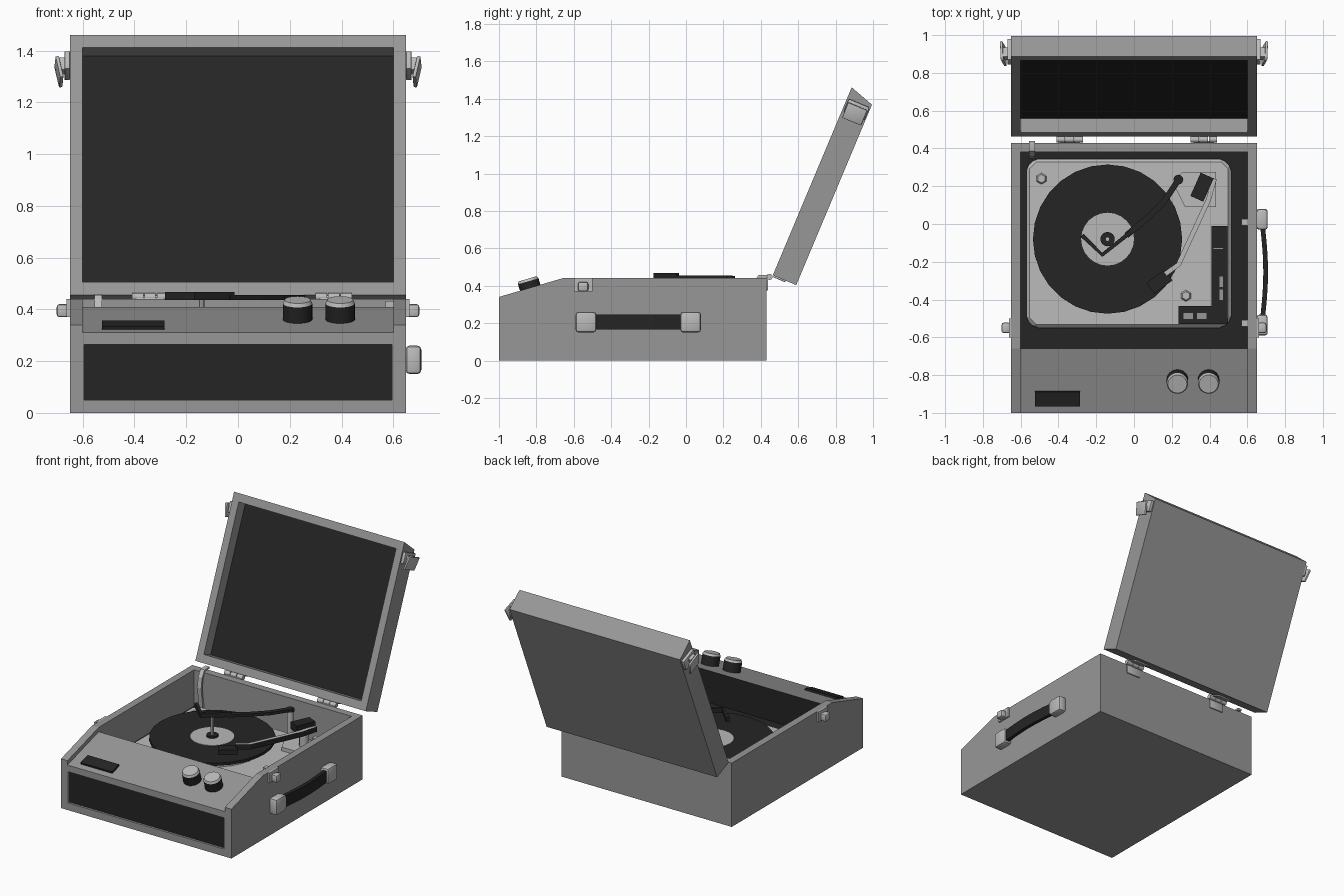
import bpy, bmesh, math
from mathutils import Matrix, Vector, Euler

if "Cube" in bpy.data.objects:
    bpy.data.objects.remove(bpy.data.objects["Cube"])


def material(name, r, g, b):
    m = bpy.data.materials.new(name)
    m.diffuse_color = (r, g, b, 1)
    m.use_nodes = True
    m.node_tree.nodes["Principled BSDF"].inputs["Base Color"].default_value = m.diffuse_color
    return m


GREY = material("case grey", 0.31, 0.31, 0.31)
BLACK = material("soft black", 0.018, 0.018, 0.018)
METAL = material("pale metal", 0.5, 0.5, 0.5)
LABEL = material("label grey", 0.48, 0.48, 0.48)


def finish(name, bm, mat, smooth=False):
    bmesh.ops.recalc_face_normals(bm, faces=bm.faces[:])
    me = bpy.data.meshes.new(name)
    bm.to_mesh(me)
    bm.free()
    me.materials.append(mat)
    ob = bpy.data.objects.new(name, me)
    bpy.context.collection.objects.link(ob)
    bpy.ops.object.select_all(action='DESELECT')
    ob.select_set(True)
    bpy.context.view_layer.objects.active = ob
    if smooth:
        bpy.ops.object.shade_smooth_by_angle(angle=math.radians(35))
    return ob


def prism(name, pts, a, b, mat, axis='X'):
    """Extrude an outline from a to b; outline is (y,z) for X, (x,y) for Z."""
    bm = bmesh.new()
    put = (lambda p, t: (t, p[0], p[1])) if axis == 'X' else (lambda p, t: (p[0], p[1], t))
    lo = [bm.verts.new(put(p, a)) for p in pts]
    hi = [bm.verts.new(put(p, b)) for p in pts]
    bm.faces.new(lo)
    bm.faces.new(hi)
    n = len(pts)
    for i in range(n):
        j = (i + 1) % n
        bm.faces.new((lo[i], lo[j], hi[j], hi[i]))
    return finish(name, bm, mat)


def ribbon(name, path, w, a, b, mat, axis='Z'):
    """A strip of width w along a path, extruded from a to b."""
    p = [Vector(q) for q in path]
    left, right = [], []
    for i, q in enumerate(p):
        d = (p[min(i + 1, len(p) - 1)] - p[max(i - 1, 0)]).normalized()
        n = Vector((-d.y, d.x)) * w / 2
        left.append(q + n)
        right.append(q - n)
    return prism(name, left + right[::-1], a, b, mat, axis)


def box(name, c, size, mat, rot=(0, 0, 0), bevel=0):
    bm = bmesh.new()
    bmesh.ops.create_cube(bm, size=1, matrix=Matrix.Diagonal((*size, 1)))
    if bevel:
        bmesh.ops.bevel(bm, geom=bm.edges[:], offset=bevel, segments=2, profile=0.5, affect='EDGES')
    bm.transform(Matrix.Translation(c) @ Euler(rot).to_matrix().to_4x4())
    return finish(name, bm, mat, bevel > 0)


def cyl(name, c, r, h, mat, seg=24, rot=(0, 0, 0), r2=None):
    """Cylinder whose base centre is c."""
    bm = bmesh.new()
    bmesh.ops.create_cone(bm, cap_ends=True, segments=seg, radius1=r, radius2=r if r2 is None else r2, depth=h)
    bm.transform(Matrix.Translation(c) @ Euler(rot).to_matrix().to_4x4() @ Matrix.Translation((0, 0, h / 2)))
    return finish(name, bm, mat, True)


def cut(ob, *cutters):
    for c in cutters:
        c.hide_render = True
        m = ob.modifiers.new("cut", 'BOOLEAN')
        m.object, m.operation, m.solver = c, 'DIFFERENCE', 'EXACT'
        bpy.context.view_layer.objects.active = ob
        bpy.ops.object.modifier_apply(modifier=m.name)
        bpy.data.objects.remove(c)


def paint(ob, mats, rule):
    ob.data.materials.clear()
    for m in mats:
        ob.data.materials.append(m)
    for f in ob.data.polygons:
        f.material_index = 1 if rule(f.center, f.normal) else 0


# Case with well, sunken control panel and recessed grille
FLOOR = 0.19
case = prism("case", [(-1, 0), (0.43, 0), (0.43, 0.44), (-0.66, 0.44), (-1, 0.34)], -0.65, 0.65, GREY)
cut(case,
    prism("well_cutter", [(-0.66, FLOOR), (0.38, FLOOR), (0.38, 0.6), (-0.66, 0.6)], -0.6, 0.6, GREY),
    prism("panel_cutter", [(-1.1, 0.281), (-0.65, 0.413), (-0.65, 0.6), (-1.1, 0.6)], -0.6, 0.6, GREY),
    prism("grille_cutter", [(-1.1, 0.05), (-0.985, 0.05), (-0.985, 0.265), (-1.1, 0.265)], -0.595, 0.595, GREY))
paint(case, [GREY, BLACK], lambda c, n: (n.z > 0.95 and c.z < 0.25 and abs(c.x) < 0.3 and c.y > -0.7)
      or (n.y > 0.9 and c.y < -0.5) or (n.y < -0.9 and -0.99 < c.y < -0.9))

# Open lid, set out along its slope (u up the lid, v through its thickness)
TILT = -math.atan2(0.387, 0.922)


def P(u, v):
    return (0.464 + 0.387 * u + 0.922 * v, 0.456 + 0.922 * u - 0.387 * v)


lid = prism("lid", [P(0, 0), P(1.09, 0), P(1.046, 0.136), P(0, 0.136)], -0.65, 0.65, GREY)
cut(lid, prism("lid_cutter", [P(0.054, -0.1), P(1.036, -0.1), P(1.036, 0.08), P(0.054, 0.08)], -0.6, 0.6, GREY))
mid = Vector((0, *P(0.545, 0.08)))
paint(lid, [GREY, BLACK], lambda c, n: n.y < -0.9 and abs((c - mid).dot(n)) < 0.01)

# Hinges
for hx in (-0.34, 0.37):
    for i in range(3):
        cyl("hinge_knuckle", (hx - 0.07 + i * 0.048, 0.447, 0.447), 0.016, 0.044, METAL, 12, (0, math.pi / 2, 0))
    box("hinge_case_plate", (hx, 0.434, 0.41), (0.11, 0.01, 0.07), METAL, bevel=0.004)
    box("hinge_lid_plate", (hx, *P(-0.004, 0.04)), (0.11, 0.07, 0.01), METAL, (TILT, 0, 0), 0.004)

# Lid stay
ribbon("lid_stay", [(0.44, 0.452), (0.39, 0.45), (0.365, 0.41), (0.355, 0.34), (0.365, 0.26), (0.375, 0.19)],
       0.014, -0.555, -0.525, METAL, 'X')

# Latches on both sides
for s in (-1, 1):
    box("catch_plate", (s * 0.656, -0.55, 0.405), (0.012, 0.1, 0.07), METAL)
    box("catch_hook", (s * 0.678, -0.55, 0.395), (0.045, 0.055, 0.05), METAL, bevel=0.01)
    box("latch_base", (s * 0.66, *P(0.99, 0.07)), (0.022, 0.12, 0.075), METAL, (TILT, 0, 0), 0.005)
    box("latch_link", (s * 0.675, *P(0.985, 0.06)), (0.035, 0.05, 0.05), METAL, (TILT, 0, 0))
    box("latch_flap", (s * 0.692, *P(0.965, 0.07)), (0.014, 0.11, 0.09), METAL, (TILT, s * 0.18, s * -0.12), 0.004)

# Carrying handle on the right
for y in (-0.535, 0.025):
    box("handle_mount", (0.678, y, 0.205), (0.06, 0.11, 0.11), METAL, bevel=0.015)
arc = [(0.68 + 0.017 * math.cos(math.pi * t / 12), -0.255 + 0.0417 * t) for t in range(-6, 7)]
ribbon("handle_grip", arc, 0.025, 0.165, 0.245, BLACK)

# Control panel: plate and knobs
SLOPE = math.atan2(0.132, 0.45)
box("panel_plate", (-0.405, -0.925, 0.338), (0.24, 0.08, 0.016), BLACK, (SLOPE, 0, 0))
up = Vector((0, -math.sin(SLOPE), math.cos(SLOPE)))
for x in (0.23, 0.395):
    base = Vector((x, -0.825, 0.361))
    cyl("knob_body", base, 0.057, 0.065, BLACK, 24, (SLOPE, 0, 0))
    cyl("knob_cap", base + up * 0.065, 0.057, 0.014, METAL, 24, (SLOPE, 0, 0), 0.05)

# Deck plate with clipped corners and chamfered rim
x0, x1, y0, y1, k = -0.57, 0.515, -0.55, 0.345, 0.045
deck = prism("deck", [(x0 + k, y0), (x1 - k, y0), (x1, y0 + k), (x1, y1 - k), (x1 - k, y1),
                      (x0 + k, y1), (x0, y1 - k), (x0, y0 + k)], FLOOR, 0.225, METAL, 'Z')
bev = deck.modifiers.new("rim", 'BEVEL')
bev.width, bev.segments = 0.02, 1

# Platter, record, label and spindle
cx, cy = -0.14, -0.08
cyl("platter", (cx, cy, 0.225), 0.34, 0.035, METAL, 32)
cyl("record", (cx, cy, 0.26), 0.395, 0.018, BLACK, 28)
cyl("record_label", (cx, cy, 0.278), 0.14, 0.004, LABEL, 24)
cyl("spindle_boss", (cx, cy, 0.282), 0.038, 0.012, BLACK, 16)
cyl("spindle", (cx, cy, 0.29), 0.012, 0.15, METAL, 10)

# Overhead record arm and its post
cyl("overarm_post", (0.235, 0.235, 0.22), 0.022, 0.22, METAL, 12)
cyl("overarm_cap", (0.235, 0.235, 0.435), 0.026, 0.018, BLACK, 12)
ribbon("overarm", [(0.24, 0.24), (0.16, 0.12), (0.08, 0.04), (-0.04, -0.06)], 0.032, 0.436, 0.455, BLACK)
ribbon("overarm_tip", [(-0.02, -0.045), (-0.168, -0.163), (-0.275, -0.06)], 0.022, 0.436, 0.468, BLACK)

# Tonearm base, pivot, arm and head
prism("tonearm_base", [(0.205, 0.22), (0.255, 0.275), (0.435, 0.275), (0.435, 0.09), (0.27, 0.09)],
      0.225, 0.25, METAL, 'Z')
cyl("tonearm_post", (0.37, 0.19, 0.24), 0.03, 0.12, METAL, 12)
box("tonearm_counterweight", (0.36, 0.195, 0.385), (0.075, 0.135, 0.05), BLACK, (0, 0, -0.42))
arm = ribbon("tonearm", [(0.425, 0.24), (0.395, 0.13), (0.235, -0.215), (0.165, -0.265)], 0.026, 0.345, 0.38, BLACK)
paint(arm, [BLACK, METAL], lambda c, n: n.z > 0.9)
box("tonearm_head", (0.135, -0.305, 0.345), (0.07, 0.12, 0.035), BLACK, (0, 0, -0.95))

# Deck switches and screws
prism("switch_panel", [(0.235, -0.53), (0.495, -0.53), (0.495, -0.01), (0.41, -0.01), (0.41, -0.435), (0.235, -0.435)],
      0.225, 0.24, BLACK, 'Z')
for x, y, w, d in ((0.288, -0.487, 0.055, 0.035), (0.358, -0.487, 0.055, 0.035),
                   (0.462, -0.305, 0.026, 0.06), (0.462, -0.375, 0.026, 0.06), (0.445, -0.13, 0.055, 0.01)):
    box("switch", (x, y, 0.243), (w, d, 0.012), GREY)
for x, y in ((-0.49, 0.24), (0.275, -0.38)):
    cyl("deck_screw", (x, y, 0.225), 0.03, 0.012, METAL, 6, r2=0.022)

# Small wall clips inside the right wall
for y in (0.01, -0.525):
    box("wall_clip", (0.585, y, 0.42), (0.03, 0.035, 0.025), METAL)
